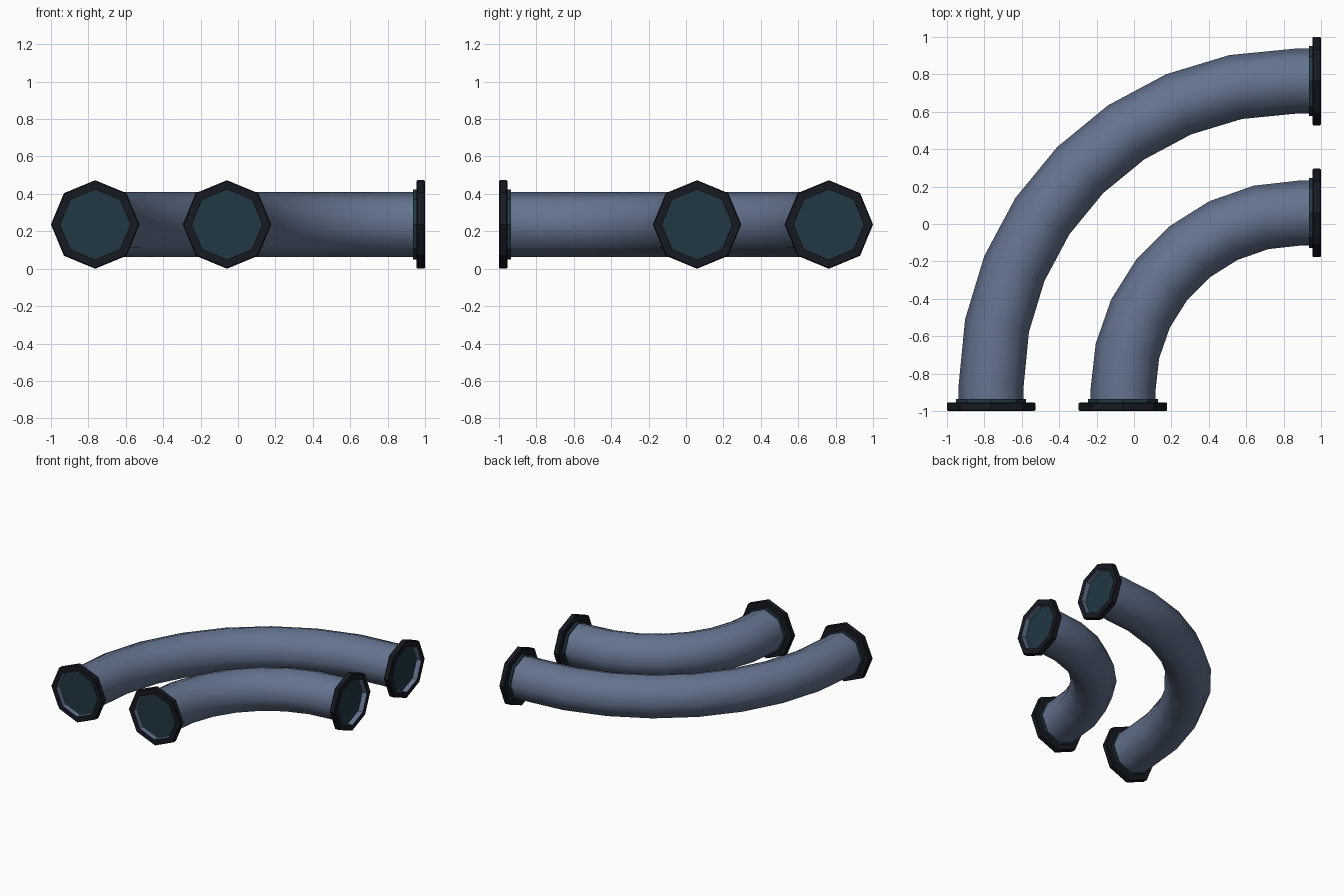
import bpy, bmesh
from math import sin, cos, pi, radians
from mathutils import Vector

if "Cube" in bpy.data.objects:
    bpy.data.objects.remove(bpy.data.objects["Cube"])

SIDES = 8
FR = 0.2365          # flange radius, also the height of the pipe axis
PR = 0.174           # pipe radius


def material(name, rgb):
    m = bpy.data.materials.new(name)
    m.diffuse_color = (*rgb, 1)
    m.use_nodes = True
    m.node_tree.nodes["Principled BSDF"].inputs["Base Color"].default_value = m.diffuse_color
    return m


STEEL = material("pipe_blue_grey", (0.125, 0.17, 0.27))
TEAL = material("dark_teal", (0.015, 0.04, 0.058))
BLACK = material("near_black", (0.008, 0.010, 0.016))


def ring(centre, side, r):
    """Octagon of radius r spanned by a horizontal side vector and z."""
    return [centre + side * (r * cos(2 * pi * i / SIDES))
            + Vector((0, 0, r * sin(2 * pi * i / SIDES))) for i in range(SIDES)]


def loft(name, rings, mat, closed=False, caps=True, smooth=False, inner=None):
    """Skin a row of rings; closed joins last to first. inner = band given STEEL."""
    bm = bmesh.new()
    rows = [[bm.verts.new(p) for p in r] for r in rings]
    n = len(rows)
    for k in range(n if closed else n - 1):
        a, b = rows[k], rows[(k + 1) % n]
        for i in range(SIDES):
            j = (i + 1) % SIDES
            f = bm.faces.new((a[i], a[j], b[j], b[i]))
            f.smooth = smooth
            f.material_index = 1 if k == inner else 0
    if caps and not closed:
        bm.faces.new(rows[0])
        bm.faces.new(rows[-1])
    bmesh.ops.recalc_face_normals(bm, faces=bm.faces)
    me = bpy.data.meshes.new(name)
    bm.to_mesh(me)
    bm.free()
    me.materials.append(mat)
    if inner is not None:
        me.materials.append(STEEL)
    ob = bpy.data.objects.new(name, me)
    bpy.context.collection.objects.link(ob)


def pipe_end(name, tip, inward):
    """Flange ring with an open bore, backed by a teal collar plug."""
    side = Vector((-inward.y, inward.x, 0))
    profile = [(0.188, 0.044), (0.188, 0.0), (0.231, 0.0), (FR, 0.006),
               (FR, 0.040), (0.231, 0.046), (0.18, 0.046)]
    loft(name + "_flange", [ring(tip + inward * d, side, r) for r, d in profile],
         BLACK, closed=True, inner=0)
    loft(name + "_collar", [ring(tip + inward * d, side, 0.187) for d in (0.041, 0.064)], TEAL)


def bent_pipe(name, axis, c, segments):
    """Quarter bend about (c, -c); its legs meet the flanges at y=-1 and x=1."""
    radius = c + axis
    z = Vector((0, 0, FR))
    X, Y = Vector((1, 0, 0)), Vector((0, 1, 0))
    rings = [ring(z - X * axis - Y * 0.95, X, PR)]
    for k in range(segments + 1):
        a = radians(90) * k / segments
        out = Vector((-cos(a), sin(a), 0))
        rings.append(ring(z + Vector((c, -c, 0)) + out * radius, -out, PR))
    rings.append(ring(z + X * 0.95 + Y * axis, -Y, PR))
    loft(name + "_bend", rings, STEEL, smooth=True)
    pipe_end(name + "_front", z - X * axis - Y, Y)
    pipe_end(name + "_right", z + X + Y * axis, -X)


# Outer and inner pipes
bent_pipe("outer_pipe", 1 - FR, 0.86, 8)
bent_pipe("inner_pipe", 0.059, 0.89, 7)
